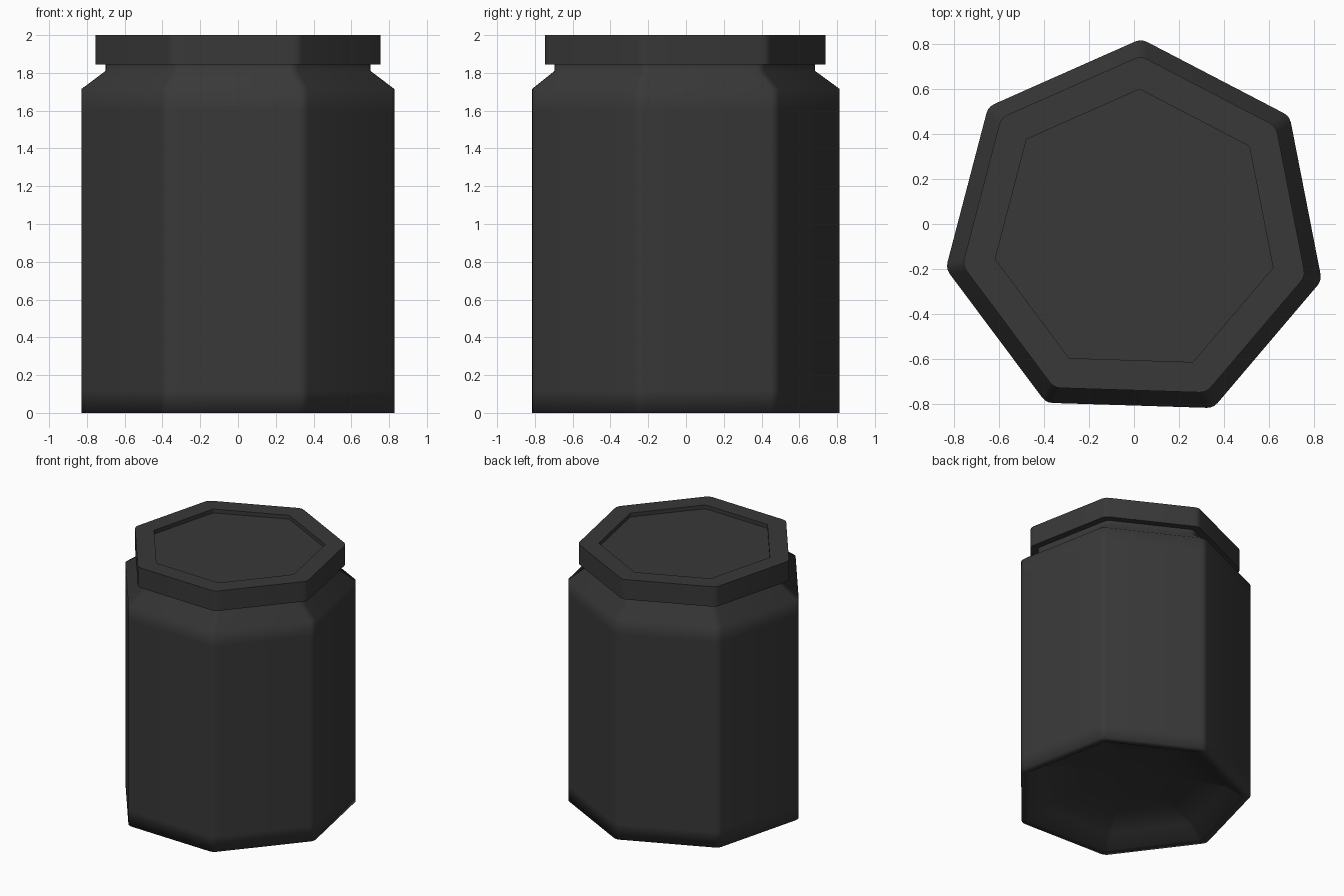
import bpy, bmesh, math

if "Cube" in bpy.data.objects:
    bpy.data.objects.remove(bpy.data.objects["Cube"])

SIDES = 7
START = math.radians(88.2)      # slight twist of the heptagon
CX, CY = 0.005, -0.034
HALF = math.pi / SIDES

dark = bpy.data.materials.new("dark_grey")
dark.diffuse_color = (0.04, 0.04, 0.04, 1)
dark.use_nodes = True
dark.node_tree.nodes["Principled BSDF"].inputs["Base Color"].default_value = dark.diffuse_color


def ring(bm, radius, z, fillet, steps=3):
    """One heptagon loop with rounded corners."""
    inner = radius - fillet / math.cos(HALF)
    verts = []
    for i in range(SIDES):
        a = START + 2 * HALF * i
        for k in range(steps + 1):
            b = a - HALF + 2 * HALF * k / steps
            verts.append(bm.verts.new((CX + inner * math.cos(a) + fillet * math.cos(b),
                                       CY + inner * math.sin(a) + fillet * math.sin(b), z)))
    return verts


def loft(name, profile, angle, cap_bottom=False, cap_top=False):
    """Skin a bottom-to-top list of (radius, z, fillet) loops, capping where asked."""
    bm = bmesh.new()
    rings = [ring(bm, *p) for p in profile]
    n = len(rings[0])
    for lo, hi in zip(rings, rings[1:]):
        for j in range(n):
            k = (j + 1) % n
            bm.faces.new((lo[j], lo[k], hi[k], hi[j]))
    if cap_bottom:
        bm.faces.new(rings[0][::-1])
    if cap_top:
        bm.faces.new(rings[-1])
    me = bpy.data.meshes.new(name)
    bm.to_mesh(me)
    bm.free()
    me.materials.append(dark)
    ob = bpy.data.objects.new(name, me)
    bpy.context.collection.objects.link(ob)
    bpy.ops.object.select_all(action='DESELECT')
    ob.select_set(True)
    bpy.context.view_layer.objects.active = ob
    bpy.ops.object.shade_smooth_by_angle(angle=math.radians(angle))
    return ob


# Jar: domed base, straight walls, sloped shoulder, neck open under the lid
loft("jar_body", [
    (0.15, 0.15, 0.05), (0.45, 0.13, 0.04), (0.68, 0.08, 0.03), (0.79, 0.0, 0.03),
    (0.855, 0.0, 0.06), (0.855, 0.12, 0.06), (0.855, 1.60, 0.06), (0.855, 1.715, 0.06),
    (0.725, 1.81, 0.06), (0.725, 1.845, 0.06)], 95, cap_bottom=True)

# Lid: overhanging cap with a sharp-cornered recess on top
loft("lid", [
    (0.725, 1.845, 0.06), (0.78, 1.845, 0.06), (0.78, 2.0, 0.06),
    (0.632, 2.0, 0.004), (0.632, 1.97, 0.004)], 35, cap_top=True)
